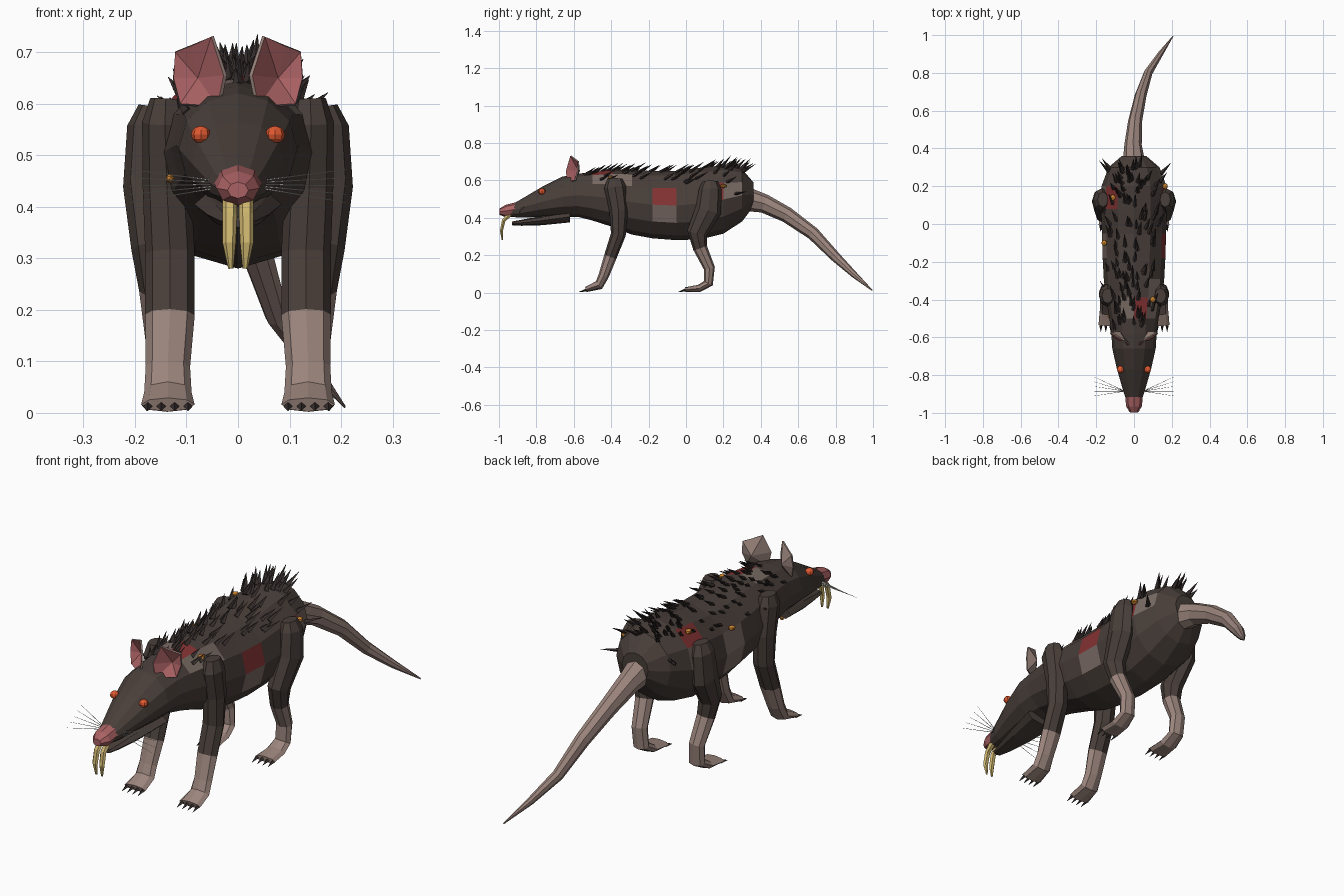
import bpy, bmesh, math, random
from mathutils import Vector, Matrix

random.seed(4)
cube = bpy.data.objects.get("Cube")
if cube:
    bpy.data.objects.remove(cube)


def material(name, r, g, b):
    m = bpy.data.materials.new(name)
    m.use_nodes = True
    m.diffuse_color = (r, g, b, 1)
    m.node_tree.nodes["Principled BSDF"].inputs["Base Color"].default_value = (r, g, b, 1)
    return m


FUR = material("brown_fur", .066, .049, .042)
SPIKE = material("dark_bristle", .035, .026, .024)
SKIN = material("bare_skin", .33, .235, .205)
PINK = material("pink_flesh", .40, .12, .125)
RED = material("raw_red", .23, .032, .032)
PATCH = material("pale_patch", .19, .145, .125)
TOOTH = material("yellow_tooth", .62, .47, .16)
EYE = material("orange_eye", .75, .10, .03)
BOIL = material("amber_boil", .60, .23, .03)
WHISKER = material("grey_whisker", .55, .55, .50)


def finish(bm, name, *mats):
    """Turn a bmesh into a flat shaded object."""
    mesh = bpy.data.meshes.new(name)
    bm.to_mesh(mesh)
    bm.free()
    for m in mats:
        mesh.materials.append(m)
    ob = bpy.data.objects.new(name, mesh)
    bpy.context.collection.objects.link(ob)
    return ob


def add_tube(bm, path, sides, axis=None, paint=None):
    """Loft rings along (x, y, z, side radius, other radius) points."""
    pts = [Vector(p[:3]) for p in path]
    rings = []
    for i, p in enumerate(path):
        t = axis or (pts[min(i + 1, len(pts) - 1)] - pts[max(i - 1, 0)]).normalized()
        ref = Vector((1, 0, 0)) if abs(t.x) < .8 else Vector((0, 0, 1))
        side = (ref - t * ref.dot(t)).normalized()
        up = side.cross(t)
        ring = []
        for k in range(sides):
            a = math.tau * k / sides
            ring.append(bm.verts.new(pts[i] + side * p[3] * math.cos(a) + up * p[4] * math.sin(a)))
        rings.append(ring)
    faces = [bm.faces.new(rings[0]), bm.faces.new(rings[-1])]
    for f, i in zip(faces, (0, len(path) - 2)):
        f.material_index = paint(i, 1) if paint else 0
    for i in range(len(path) - 1):
        a, b = rings[i], rings[i + 1]
        for j in range(sides):
            k = (j + 1) % sides
            f = bm.faces.new((a[j], a[k], b[k], b[j]))
            f.material_index = paint(i, j) if paint else 0
            faces.append(f)
    bmesh.ops.recalc_face_normals(bm, faces=faces)


def tube(name, path, sides, *mats, axis=None, paint=None):
    bm = bmesh.new()
    add_tube(bm, path, sides, axis, paint)
    return finish(bm, name, *mats)


def add_spike(bm, base, direction, length, width, thick):
    tip = base + direction.normalized() * length
    add_tube(bm, [(*base, width, thick), (*tip, .0006, .0006)], 4)


def ball(name, center, scale, mat, round_mesh=False):
    bm = bmesh.new()
    m = Matrix.Translation(center) @ Matrix.Diagonal((*scale, 1))
    if round_mesh:
        bmesh.ops.create_uvsphere(bm, u_segments=8, v_segments=6, radius=1, matrix=m)
    else:
        bmesh.ops.create_icosphere(bm, subdivisions=1, radius=1, matrix=m)
    return finish(bm, name, mat)


# Body and head: y, top, bottom, half width
BODY = [(-.94, .465, .405, .038), (-.88, .50, .40, .058), (-.77, .565, .405, .09),
        (-.66, .62, .405, .115), (-.58, .635, .405, .12), (-.5, .645, .385, .13),
        (-.39, .655, .35, .15), (-.29, .655, .31, .16), (-.18, .65, .29, .166),
        (-.05, .65, .28, .17), (.08, .668, .285, .175), (.2, .68, .315, .172),
        (.3, .66, .38, .135), (.36, .59, .46, .065)]
# Mangy spots, by ring number and side number
SPOTS = {(5, 1): 1, (5, 2): 2, (5, 3): 1, (6, 1): 1, (8, 0): 2, (8, 11): 1,
         (10, 0): 2, (11, 0): 1, (10, 4): 2, (10, 5): 1, (8, 5): 1, (8, 6): 1}
tube("body", [(0, y, (t + b) / 2, w, (t - b) / 2) for y, t, b, w in BODY], 12,
     FUR, PATCH, RED, axis=Vector((0, 1, 0)), paint=lambda i, j: SPOTS.get((i, j), 0))

# Nose and lower jaw
tube("nose", [(0, -.915, .445, .046, .036), (0, -.965, .436, .042, .033),
              (0, -.998, .432, .02, .016)], 8, PINK, axis=Vector((0, 1, 0)))
tube("lower_jaw", [(0, -.93, .37, .022, .01), (0, -.88, .373, .035, .016),
                   (0, -.77, .385, .06, .025), (0, -.62, .405, .085, .03)], 8,
     FUR, axis=Vector((0, 1, 0)))

# Tail
tube("tail", [(0, .32, .50, .06, .065), (-.005, .42, .475, .046, .05),
              (.005, .54, .415, .037, .042), (.035, .68, .315, .031, .035),
              (.075, .80, .19, .023, .027), (.14, .90, .095, .015, .017),
              (.207, .995, .012, .002, .003)], 8, SKIN)

FRONT_LEG = [(.14, -.38, .61, .03, .04), (.142, -.38, .565, .044, .058),
             (.138, -.36, .44, .047, .05), (.132, -.362, .31, .048, .04),
             (.132, -.405, .19, .048, .034), (.136, -.44, .09, .043, .028),
             (.136, -.465, .04, .046, .026), (.136, -.535, .016, .052, .014)]
HIND_LEG = [(.165, .13, .595, .028, .04), (.17, .13, .555, .045, .06),
            (.174, .12, .44, .049, .07), (.162, .06, .32, .045, .055),
            (.152, .075, .24, .04, .038), (.142, .125, .13, .036, .03),
            (.138, .12, .05, .038, .026), (.137, .07, .022, .044, .02),
            (.137, -.005, .015, .05, .013)]

for s, label in ((1, "left"), (-1, "right")):
    # Legs with bare lower parts, and claws
    for part, path in (("front", FRONT_LEG), ("hind", HIND_LEG)):
        tube(f"{part}_leg_{label}", [(s * p[0], *p[1:]) for p in path], 8, FUR, SKIN,
             paint=lambda i, j: int(path[i][2] < .26))
        bm = bmesh.new()
        x, y = path[-1][:2]
        for k in range(4):
            off = (k - 1.5) * .026
            add_spike(bm, Vector((s * (x + off), y + .005, .014)),
                      Vector((off * s * .3, -1, -.25)), .042, .01, .009)
        finish(bm, f"{part}_claws_{label}", SPIKE)

    # Cupped ear, pink in front and skin behind
    rim = [(.04, .595), (.028, .655), (.052, .73), (.09, .712), (.122, .70),
           (.125, .65), (.112, .60)]
    bm = bmesh.new()
    hub = bm.verts.new((s * .078, -.575, .65))
    ring = [bm.verts.new((s * x, -.645 + .6 * (x - .03) + .1 * (z - .6), z)) for x, z in rim]
    for a, b in zip(ring, ring[1:] + ring[:1]):
        f = bm.faces.new((hub, a, b))
        f.normal_update()
        if f.normal.y > 0:
            f.normal_flip()
    ear = finish(bm, f"ear_{label}", PINK, SKIN)
    mod = ear.modifiers.new("thickness", 'SOLIDIFY')
    mod.thickness = .008
    mod.offset = -1
    mod.material_offset = 1
    mod.material_offset_rim = 1

    # Eye and front tooth
    ball(f"eye_{label}", (s * .072, -.77, .54), (.019, .02, .017), EYE, True)
    tube(f"tooth_{label}", [(s * .016, -.94, .42, .014, .014), (s * .016, -.975, .385, .014, .011),
                            (s * .017, -.987, .33, .013, .009), (s * .014, -.982, .28, .005, .003)],
         6, TOOTH)

    # Whiskers
    bm = bmesh.new()
    for k in range(5):
        add_tube(bm, [(s * .048, -.885, .435 + .004 * k, .0016, .0016),
                      (s * .21, -.91 + .025 * k, .408 + .016 * k, .0006, .0006)], 3)
    finish(bm, f"whiskers_{label}", WHISKER)

# Boils
for n, p in enumerate([(.1, -.4, .615), (.165, .2, .57), (-.112, .14, .632),
                       (-.158, -.1, .568), (-.132, -.49, .455)]):
    ball(f"boil_{n + 1}", p, (.016, .018, .012) if n < 4 else (.009, .009, .009), BOIL)


def on_back(y, a):
    """Point and outward direction on the body at position y and angle a."""
    for p, q in zip(BODY, BODY[1:]):
        if p[0] <= y <= q[0]:
            f = (y - p[0]) / (q[0] - p[0])
            _, t, b, w = [u + (v - u) * f for u, v in zip(p, q)]
            h = (t - b) / 2
            slope = (q[1] - p[1]) / (q[0] - p[0])
            n = Vector((math.cos(a) / w, 0, math.sin(a) / h)).normalized()
            n.y = -slope * .6
            return Vector((w * math.cos(a), y, (t + b) / 2 + h * math.sin(a))) * 1, n.normalized()


# Bristles lying back along the spine, raised on the rump
bm = bmesh.new()
for k in range(120):
    y = random.uniform(-.56, .33)
    a = math.radians(random.gauss(90, 30))
    if (5 < math.degrees(a) < 175):
        p, n = on_back(y, a)
        lift = .45 if y < .12 else .9
        d = n * lift + Vector((random.uniform(-.15, .15), .8, .1))
        add_spike(bm, p - n * .006, d, random.uniform(.05, .085), .013, .009)
finish(bm, "back_bristles", SPIKE)
